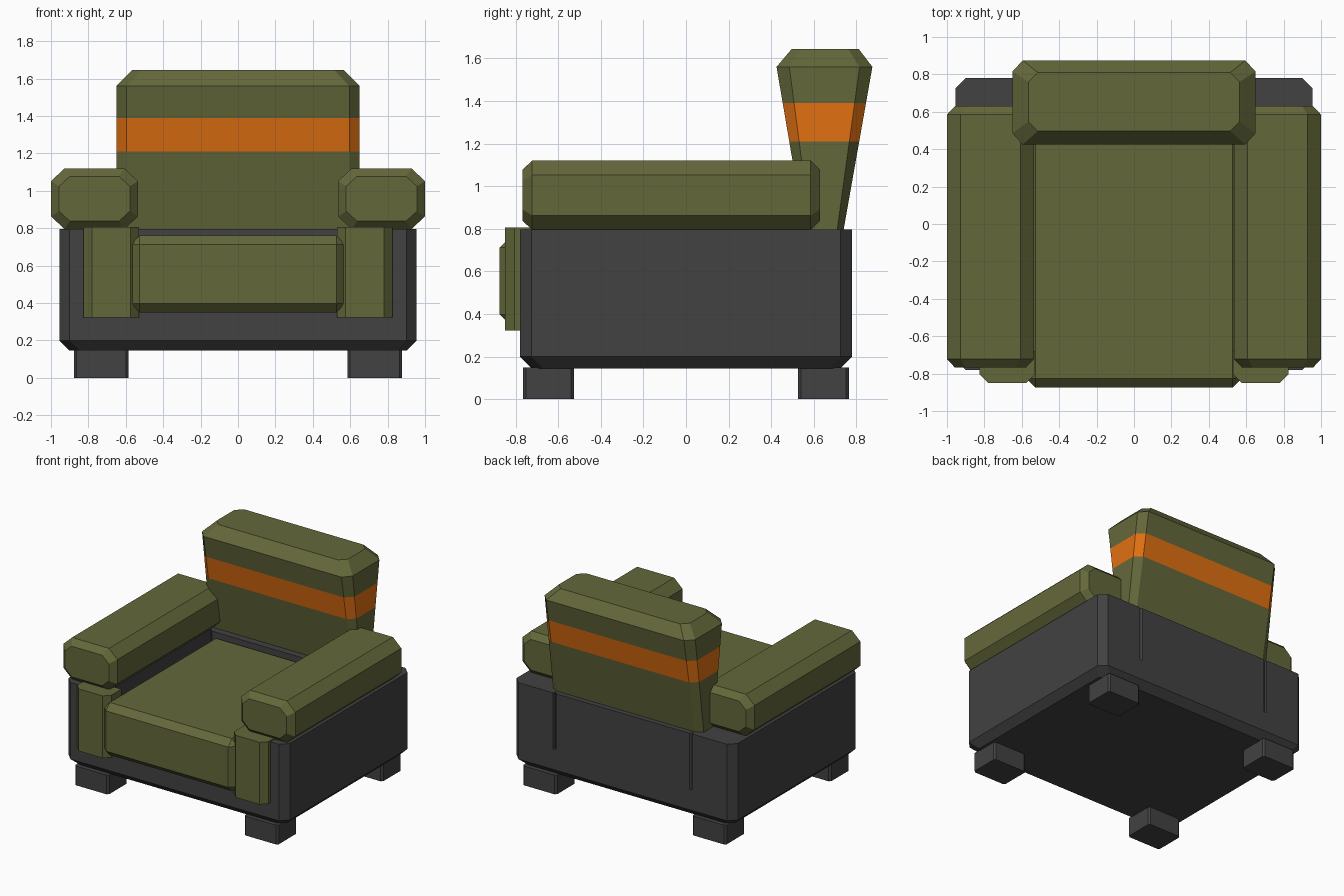
import bpy
import bmesh
from mathutils import Vector

old = bpy.data.objects.get("Cube")
if old:
    bpy.data.objects.remove(old, do_unlink=True)


def material(name, rgb):
    mat = bpy.data.materials.new(name)
    mat.use_nodes = True
    mat.diffuse_color = (*rgb, 1)
    mat.node_tree.nodes["Principled BSDF"].inputs["Base Color"].default_value = (*rgb, 1)
    return mat


GREEN = material("olive_green", (0.127, 0.138, 0.042))
ORANGE = material("orange", (0.75, 0.162, 0.006))
DARK = material("charcoal", (0.054, 0.054, 0.054))


def octagon(u0, u1, v0, v1, cu, cv):
    """Rectangle with cut corners, counter-clockwise."""
    return [(u0 + cu, v0), (u1 - cu, v0), (u1, v0 + cv), (u1, v1 - cv),
            (u1 - cu, v1), (u0 + cu, v1), (u0, v1 - cv), (u0, v0 + cv)]


def loft(name, sections, mats, axis="z"):
    """Skin (level, outline) sections along z or y and cap both ends."""
    bm = bmesh.new()
    rings = []
    for level, outline in sections:
        rings.append([bm.verts.new((u, v, level) if axis == "z" else (u, level, v))
                      for u, v in outline])
    for a, b in zip(rings, rings[1:]):
        for i in range(len(a)):
            j = (i + 1) % len(a)
            bm.faces.new((a[i], a[j], b[j], b[i]))
    bm.faces.new(rings[0][::-1])
    bm.faces.new(rings[-1])
    bmesh.ops.recalc_face_normals(bm, faces=bm.faces)
    return finish(name, bm, mats)


def finish(name, bm, mats):
    mesh = bpy.data.meshes.new(name)
    bm.to_mesh(mesh)
    bm.free()
    for mat in mats:
        mesh.materials.append(mat)
    obj = bpy.data.objects.new(name, mesh)
    bpy.context.collection.objects.link(obj)
    return obj


def box(name, lo, hi, mat, bevel=0, keep=lambda edge: True):
    """Box between two corners with chamfered edges chosen by a rule."""
    bm = bmesh.new()
    bmesh.ops.create_cube(bm, size=1)
    lo, hi = Vector(lo), Vector(hi)
    for v in bm.verts:
        v.co = (lo + hi) / 2 + v.co * (hi - lo)
    if bevel:
        bmesh.ops.bevel(bm, geom=[e for e in bm.edges if keep(e)], offset=bevel,
                        segments=1, affect="EDGES")
    return finish(name, bm, [mat])


def upright(edge):
    a, b = edge.verts
    return abs(a.co.z - b.co.z) > 0.01


# Base tub: chamfered sides and underside, with a channel for the seat
c = 0.055
base = loft("base", [
    (0.145, octagon(-0.9, 0.9, -0.725, 0.725, c, c)),
    (0.2, octagon(-0.955, 0.955, -0.78, 0.78, c, c)),
    (0.797, octagon(-0.955, 0.955, -0.78, 0.78, c, c))], [DARK])
channel = box("channel_cutter", (-0.6, -1, 0.36), (0.6, 1, 1), DARK)
channel.hide_render = True
cut = base.modifiers.new("channel", "BOOLEAN")
cut.operation = "DIFFERENCE"
cut.solver = "EXACT"
cut.object = channel
bpy.context.view_layer.objects.active = base
bpy.ops.object.modifier_apply(modifier=cut.name)
bpy.data.objects.remove(channel, do_unlink=True)

# Back panel closes the channel, leaving a narrow groove at each side
box("back_panel", (-0.6, 0.5, 0.34), (0.6, 0.78, 0.797), DARK, 0.025, upright)

# Seat cushion
box("seat_cushion", (-0.575, -0.875, 0.35), (0.575, 0.53, 0.76), GREEN, 0.048)

# Backrest: widens in depth towards the top, with an orange band
def backrest_outline(z):
    t = (z - 0.785) / (1.56 - 0.785)
    return octagon(-0.65, 0.65, 0.557 - 0.132 * t, 0.738 + 0.137 * t,
                   0.055, 0.03 + 0.03 * t)


levels = [(z, backrest_outline(z)) for z in (0.785, 1.21, 1.39, 1.56)]
levels.append((1.645, octagon(-0.565, 0.565, 0.497, 0.81, 0.05, 0.05)))
backrest = loft("backrest", levels, [GREEN, ORANGE])
for face in backrest.data.polygons:
    if 1.21 < face.center.z < 1.39:
        face.material_index = 1

# Armrests, front posts and feet, mirrored left and right
for side, sign in (("left", 1), ("right", -1)):
    def across(a, b):
        return sorted((sign * a, sign * b))

    x0, x1 = across(0.535, 1.0)
    e = 0.043
    full = octagon(x0, x1, 0.795, 1.12, 0.073, 0.068)
    end = octagon(x0 + e, x1 - e, 0.795 + e, 1.12 - e, 0.058, 0.053)
    loft(side + "_armrest", [(-0.768, end), (-0.722, full), (0.585, full), (0.63, end)],
         [GREEN], axis="y")

    x0, x1 = across(0.53, 0.825)
    box(side + "_front_post", (x0, -0.85, 0.322), (x1, -0.68, 0.807), GREEN, 0.045,
        lambda edge: upright(edge) and edge.verts[0].co.y < -0.8)

    x0, x1 = across(0.585, 0.878)
    for place, y in (("front", -0.645), ("back", 0.645)):
        box(f"{side}_{place}_foot", (x0, y - 0.12, 0), (x1, y + 0.12, 0.15),
            DARK, 0.014, upright)
